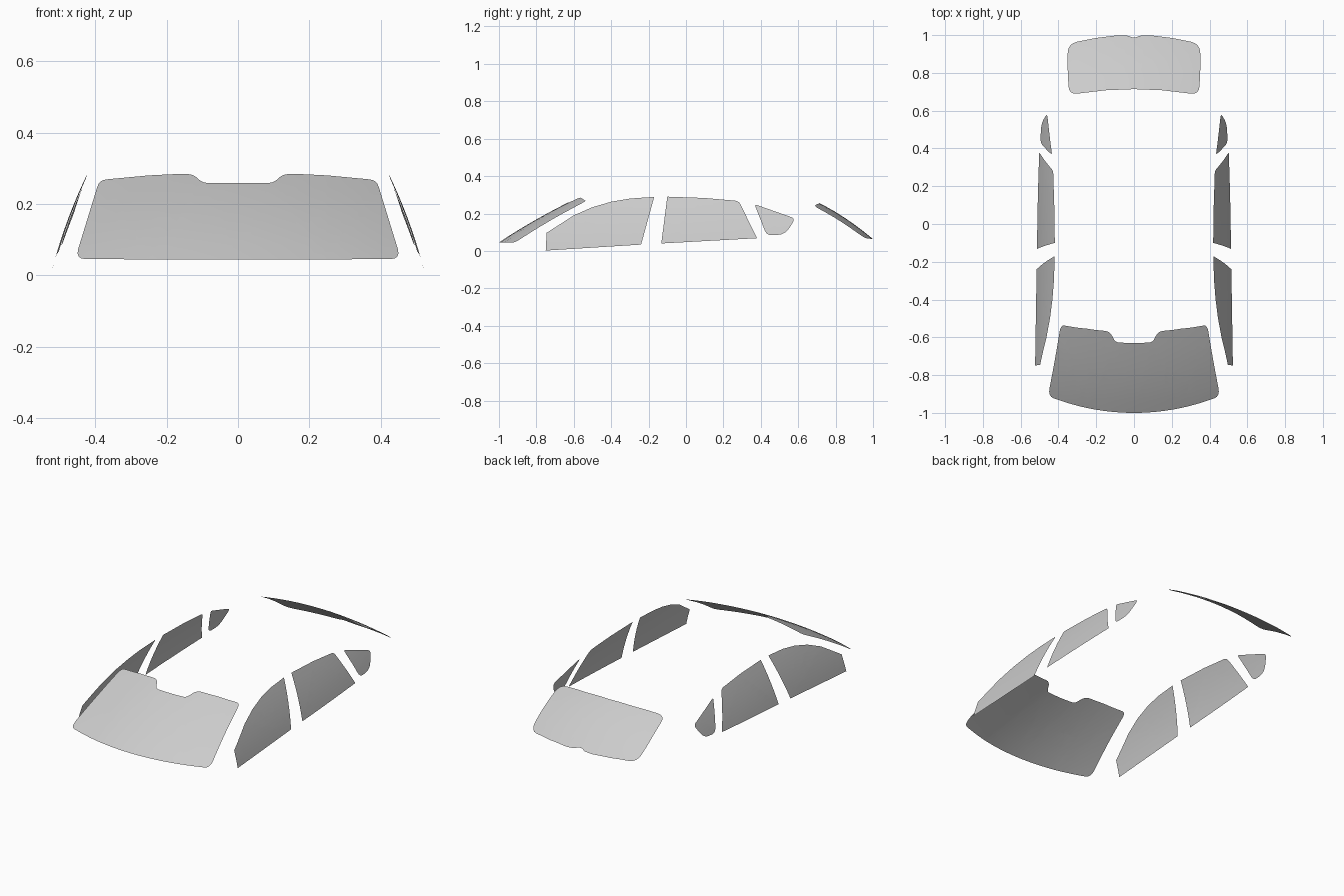
import bpy, bmesh
from mathutils import Vector

if "Cube" in bpy.data.objects:
    bpy.data.objects.remove(bpy.data.objects["Cube"])


def rounded(points, steps=4):
    """Outline of (u, v, radius) points; corners with a radius become small arcs."""
    out = []
    n = len(points)
    for i, p in enumerate(points):
        c = Vector(p[:2])
        r = p[2] if len(p) > 2 else 0
        if not r:
            out.append(c)
            continue
        a = Vector(points[i - 1][:2])
        b = Vector(points[(i + 1) % n][:2])
        p0 = c + (a - c).normalized() * min(r, (a - c).length * 0.5)
        p1 = c + (b - c).normalized() * min(r, (b - c).length * 0.5)
        for k in range(steps + 1):
            t = k / steps
            out.append(p0 * (1 - t) ** 2 + c * 2 * t * (1 - t) + p1 * t * t)
    return out


def symmetric(half):
    """Complete a right-hand outline that starts and ends on the centre line."""
    return half + [(-p[0], *p[1:]) for p in reversed(half[1:-1])]


def pane(name, outline, surface, outward, step):
    """Fill a flat outline, slice it into a fine grid and bend it onto a surface."""
    bm = bmesh.new()
    pts = rounded(outline)
    face = bm.faces.new([bm.verts.new((p.x, p.y, 0)) for p in pts])
    bmesh.ops.triangulate(bm, faces=[face])
    for axis in (0, 1):
        lo = min(p[axis] for p in pts)
        hi = max(p[axis] for p in pts)
        count = max(2, round((hi - lo) / step))
        normal = (1, 0, 0) if axis == 0 else (0, 1, 0)
        for k in range(1, count):
            co = Vector(normal) * (lo + (hi - lo) * k / count)
            bmesh.ops.bisect_plane(bm, geom=bm.verts[:] + bm.edges[:] + bm.faces[:],
                                   plane_co=co, plane_no=normal, dist=1e-5)
    for v in bm.verts:
        v.co = surface(v.co.x, v.co.y)
    bm.normal_update()
    total = sum((f.normal * f.calc_area() for f in bm.faces), Vector())
    if total.dot(Vector(outward)) < 0:
        bmesh.ops.reverse_faces(bm, faces=bm.faces[:])
    for f in bm.faces:
        f.smooth = True
    mesh = bpy.data.meshes.new(name)
    bm.to_mesh(mesh)
    bm.free()
    obj = bpy.data.objects.new(name, mesh)
    bpy.context.collection.objects.link(obj)
    return obj


# Windshield, outlined in the front view
def windshield_surface(x, z):
    t = z - 0.045
    return (x, -1 + 1.47 * t + 1.2 * t * t + (0.42 + 0.54 * t) * x * x, z)


pane("windshield", symmetric([
    (0, 0.045), (0.25, 0.045), (0.456, 0.046, 0.03), (0.388, 0.267, 0.02),
    (0.25, 0.28), (0.127, 0.286, 0.03), (0.1, 0.259, 0.015), (0, 0.259)]),
    windshield_surface, (0, -1, 1), 0.04)


# Rear window, outlined in the top view
def rear_surface(x, y):
    s = y - 0.715
    return (x, y, 0.255 - 0.505 * s - 0.59 * s * s - 0.27 * x * x)


pane("rear_window", symmetric([
    (0, 0.714), (0.15, 0.708), (0.345, 0.685, 0.045), (0.352, 0.84),
    (0.35, 0.955, 0.05), (0.2, 0.985), (0.08, 1.0, 0.03), (0.03, 0.997, 0.015),
    (0.015, 0.989), (0, 0.988)]),
    rear_surface, (0, 1, 1), 0.05)

# Side windows, outlined in the side view and leaned inwards
side_windows = {
    "front_door_window": [
        (-0.75, 0.002), (-0.24, 0.034), (-0.17, 0.289), (-0.3, 0.28), (-0.4, 0.263),
        (-0.5, 0.234), (-0.6, 0.19), (-0.745, 0.097)],
    "back_door_window": [
        (-0.132, 0.04), (0.38, 0.068), (0.282, 0.267, 0.02), (0.1, 0.283), (-0.1, 0.29)],
    "quarter_window": [
        (0.366, 0.25, 0.015), (0.432, 0.082, 0.03), (0.53, 0.088, 0.04),
        (0.585, 0.173, 0.025)],
}
for side, sign in (("right", 1), ("left", -1)):
    def side_surface(y, z, sign=sign):
        x = 0.524 - 0.24 * z - 0.42 * z * z - 0.03 * max(0, y) ** 2
        return (sign * x, y, z)

    for part, outline in side_windows.items():
        pane(f"{side}_{part}", outline, side_surface, (sign, 0, 0.3), 0.04)
